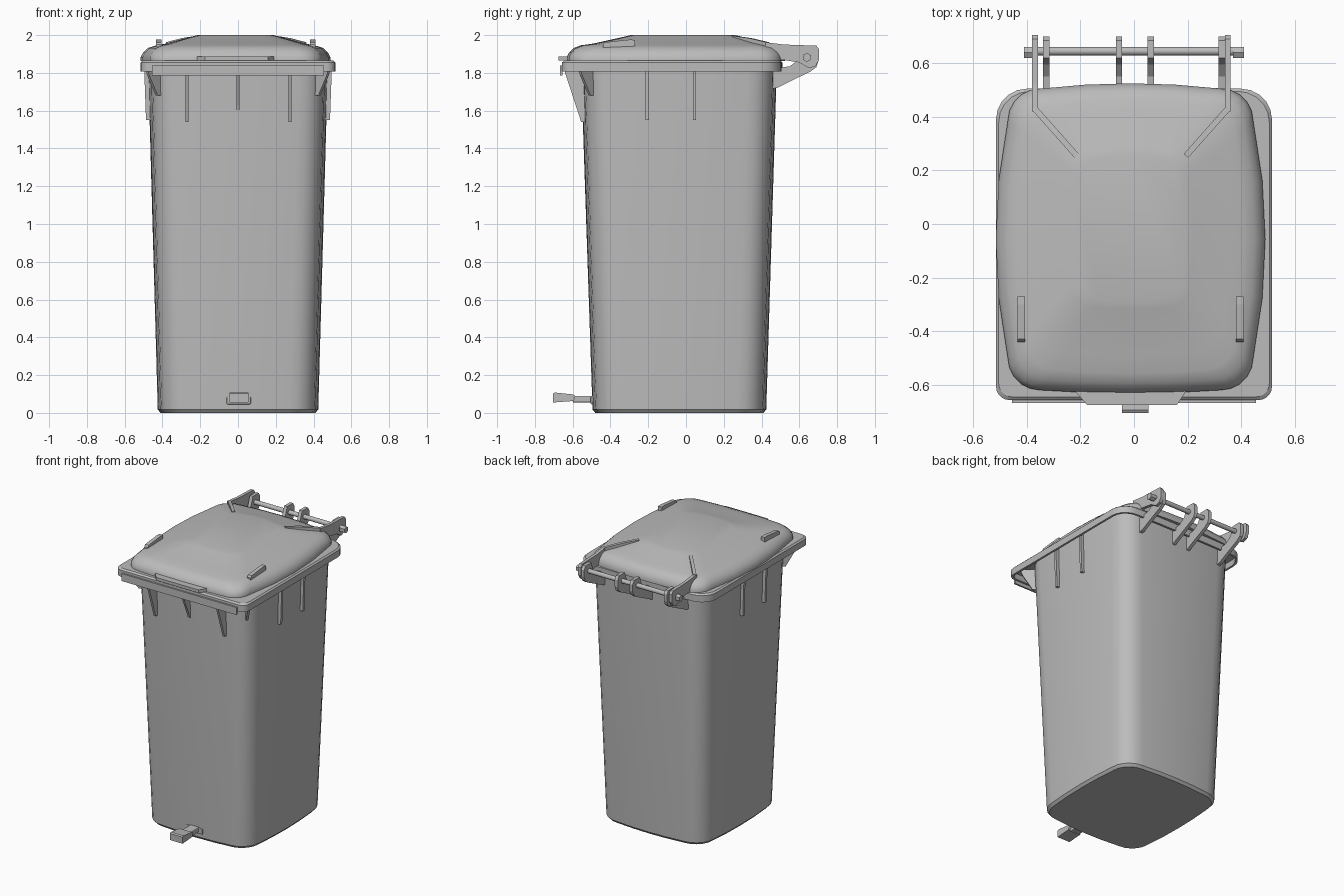
import bpy, bmesh, math
from mathutils import Vector

if "Cube" in bpy.data.objects:
    bpy.data.objects.remove(bpy.data.objects["Cube"])

grey = bpy.data.materials.new("mid grey plastic")
grey.diffuse_color = (0.5, 0.5, 0.5, 1)
grey.use_nodes = True
grey.node_tree.nodes["Principled BSDF"].inputs["Base Color"].default_value = grey.diffuse_color


def finish(name, bm, smooth=None):
    bmesh.ops.recalc_face_normals(bm, faces=bm.faces)
    me = bpy.data.meshes.new(name)
    bm.to_mesh(me)
    bm.free()
    ob = bpy.data.objects.new(name, me)
    bpy.context.collection.objects.link(ob)
    me.materials.append(grey)
    if smooth:
        bpy.ops.object.select_all(action='DESELECT')
        ob.select_set(True)
        bpy.context.view_layer.objects.active = ob
        bpy.ops.object.shade_smooth_by_angle(angle=math.radians(smooth))
    return ob


def outline(w, yf, yb, z, rf, rb, side=0, front=0, back=0, cx=0, n=5):
    """Rounded rectangle loop whose sides bow outward."""
    pts = []
    corners = [(w, yb, rb, 0), (-w, yb, rb, 1), (-w, yf, rf, 2), (w, yf, rf, 3)]
    for i, (x, y, r, q) in enumerate(corners):
        c = Vector((x - math.copysign(r, x), (y - r) if q < 2 else (y + r)))
        for k in range(n + 1):
            a = math.pi / 2 * (q + k / n)
            pts.append(c + r * Vector((math.cos(a), math.sin(a))))
        # bowed points along the side that follows this corner
        nx, ny, nr, _ = corners[(i + 1) % 4]
        a = math.pi / 2 * (q + 1)
        out = Vector((math.cos(a), math.sin(a)))
        nc = Vector((nx - math.copysign(nr, nx), (ny - nr) if (q + 1) % 4 < 2 else (ny + nr)))
        p0, p1 = c + r * out, nc + nr * out
        bow = (back, side, front, side)[q]
        for t in (0.25, 0.5, 0.75):
            pts.append(p0.lerp(p1, t) + out * bow * 4 * t * (1 - t))
    return [(p.x + cx, p.y, z) for p in pts]


def loft(name, loops, caps=True, closed=False, smooth=35):
    bm = bmesh.new()
    rings = [[bm.verts.new(p) for p in lp] for lp in loops]
    pairs = list(zip(rings, rings[1:])) + ([(rings[-1], rings[0])] if closed else [])
    for a, b in pairs:
        for i in range(len(a)):
            j = (i + 1) % len(a)
            bm.faces.new((a[i], a[j], b[j], b[i]))
    if caps:
        bm.faces.new(rings[0])
        bm.faces.new(rings[-1])
    return finish(name, bm, smooth)


def plate(name, pts, origin, direction, t):
    """Flat plate: (distance, height) profile standing along a direction."""
    d = Vector(direction).normalized()
    o, side = Vector(origin), Vector((-d.y, d.x)) * t / 2
    bm = bmesh.new()
    rings = []
    for s in (-1, 1):
        rings.append([bm.verts.new((*(o + d * u + side * s), z)) for u, z in pts])
        bm.faces.new(rings[-1])
    for i in range(len(pts)):
        j = (i + 1) % len(pts)
        bm.faces.new((rings[0][i], rings[0][j], rings[1][j], rings[1][i]))
    return finish(name, bm)


def box(name, x0, x1, y0, y1, z0, z1, bevel=0):
    ob = plate(name, [(y0, z0), (y1, z0), (y1, z1), (y0, z1)], ((x0 + x1) / 2, 0), (0, 1), x1 - x0)
    if bevel:
        m = ob.modifiers.new("bevel", 'BEVEL')
        m.width, m.segments = bevel, 2
    return ob


def rod(name, x0, x1, y, z, r, n):
    bm = bmesh.new()
    bmesh.ops.create_cone(bm, cap_ends=True, segments=n, radius1=r, radius2=r, depth=x1 - x0)
    for v in bm.verts:
        v.co = Vector(((x0 + x1) / 2 + v.co.z, y + v.co.x, z + v.co.y))
    return finish(name, bm, 35 if n > 8 else None)


# Tapered body
loft("bin_body", [
    outline(.395, -.465, .395, 0, .13, .13, .015, .015, .015),
    outline(.41, -.48, .41, .018, .14, .14, .015, .015, .015),
    outline(.46, -.54, .465, 1.80, .14, .14, .015, .015, .015),
    outline(.46, -.54, .465, 1.85, .14, .14, .015, .015, .015)])

# Hollow rim flange with hanging skirt
loft("rim_flange", [
    outline(.44, -.52, .44, 1.85, .13, .13),
    outline(.50, -.64, .49, 1.85, .04, .1, 0, 0, .005),
    outline(.50, -.64, .49, 1.808, .04, .1, 0, 0, .005),
    outline(.515, -.657, .505, 1.808, .05, .115, 0, 0, .005),
    outline(.515, -.657, .505, 1.855, .05, .115, 0, 0, .005),
    outline(.505, -.645, .495, 1.865, .05, .115, 0, 0, .005),
    outline(.44, -.52, .44, 1.865, .13, .13)], caps=False, closed=True, smooth=30)
box("front_lip", -.455, .455, -.668, -.655, 1.785, 1.838)

# Domed lid with raised centre
lid = [(.458, -.62, .505, 1.862, .12, .045), (.458, -.62, .505, 1.882, .12, .045),
       (.447, -.607, .495, 1.908, .12, .042), (.425, -.582, .475, 1.932, .12, .038),
       (.39, -.545, .445, 1.946, .12, .03), (.35, -.48, .40, 1.955, .11, .02),
       (.22, -.31, .27, 1.993, .08, .01), (.19, -.28, .24, 2.0, .07, .01)]
loft("lid", [outline(w, f, b, z, r, r, s, .012, .02, -.013) for w, f, b, z, r, s in lid], smooth=40)

# Lid front pull tab
bm = bmesh.new()
tab = [(-.225, -.60), (-.215, -.63), (-.175, -.675), (.16, -.675), (.19, -.63), (.20, -.60)]
low, top = [[bm.verts.new((x, y, z)) for x, y in tab] for z in (1.866, 1.888)]
bm.faces.new(low)
bm.faces.new(top)
for i in range(6):
    bm.faces.new((low[i], low[i - 1], top[i - 1], top[i]))
finish("lid_pull_tab", bm)

# Lid grips
for x in (-.42, .395):
    plate("lid_grip", [(-.44, 1.92), (-.27, 1.93), (-.27, 1.975), (-.30, 1.976), (-.43, 1.962), (-.44, 1.95)],
          (x, 0), (0, 1), .028)

# Front ribs
for x, tip in ((-.27, 1.54), (0, 1.6), (.275, 1.54)):
    plate("front_rib", [(.5, 1.83), (.645, 1.83), (.64, 1.80), (.565, tip + .03), (.555, tip), (.5, tip)],
          (x, 0), (0, -1), .016)

# Side ribs and corner gussets
for s in (-1, 1):
    for y in (-.205, .045):
        plate("side_rib", [(.44, 1.83), (.497, 1.83), (.487, 1.55), (.44, 1.55)], (0, y), (s, 0), .018)
    plate("corner_gusset", [(.08, 1.83), (.215, 1.83), (.2, 1.79), (.135, 1.68), (.08, 1.68)],
          (s * .335, -.415), (s, -1), .016)

# Body hinge brackets
for x in (-.328, -.056, .062, .328):
    plate("hinge_bracket", [(.45, 1.82), (.45, 1.715), (.485, 1.722), (.66, 1.808), (.69, 1.83), (.70, 1.86),
                            (.70, 1.91), (.685, 1.935), (.62, 1.935), (.595, 1.87), (.55, 1.835)],
          (x, 0), (0, 1), .024)

# Lid hinge arms with diagonal stiffeners
for s in (-1, 1):
    x = s * .36 - .01
    plate("hinge_arm", [(.42, 1.87), (.52, 1.868), (.60, 1.855), (.65, 1.825), (.685, 1.835), (.705, 1.87),
                        (.705, 1.925), (.69, 1.944), (.52, 1.95), (.42, 1.962)], (x, 0), (0, 1), .022)
    plate("arm_stiffener", [(-.005, 1.88), (.235, 1.93), (.235, 1.996), (.12, 1.984), (-.005, 1.962)],
          (x, .43), (-s * .16, -.18), .022)
    rod("axle_end", min(s * .37, s * .41), max(s * .37, s * .41), .64, 1.882, .024, 6)

# Hinge axle
rod("hinge_axle", -.41, .41, .645, 1.885, .016, 16)

# Foot pedal
box("pedal_mount", -.06, .068, -.505, -.46, .045, .085, .006)
box("pedal_bar", -.03, .04, -.60, -.47, .055, .09, .006)
plate("pedal_pad", [(-.595, .063), (-.705, .055), (-.705, .102), (-.695, .108), (-.60, .098), (-.585, .09)],
      (.005, 0), (0, 1), .10)
